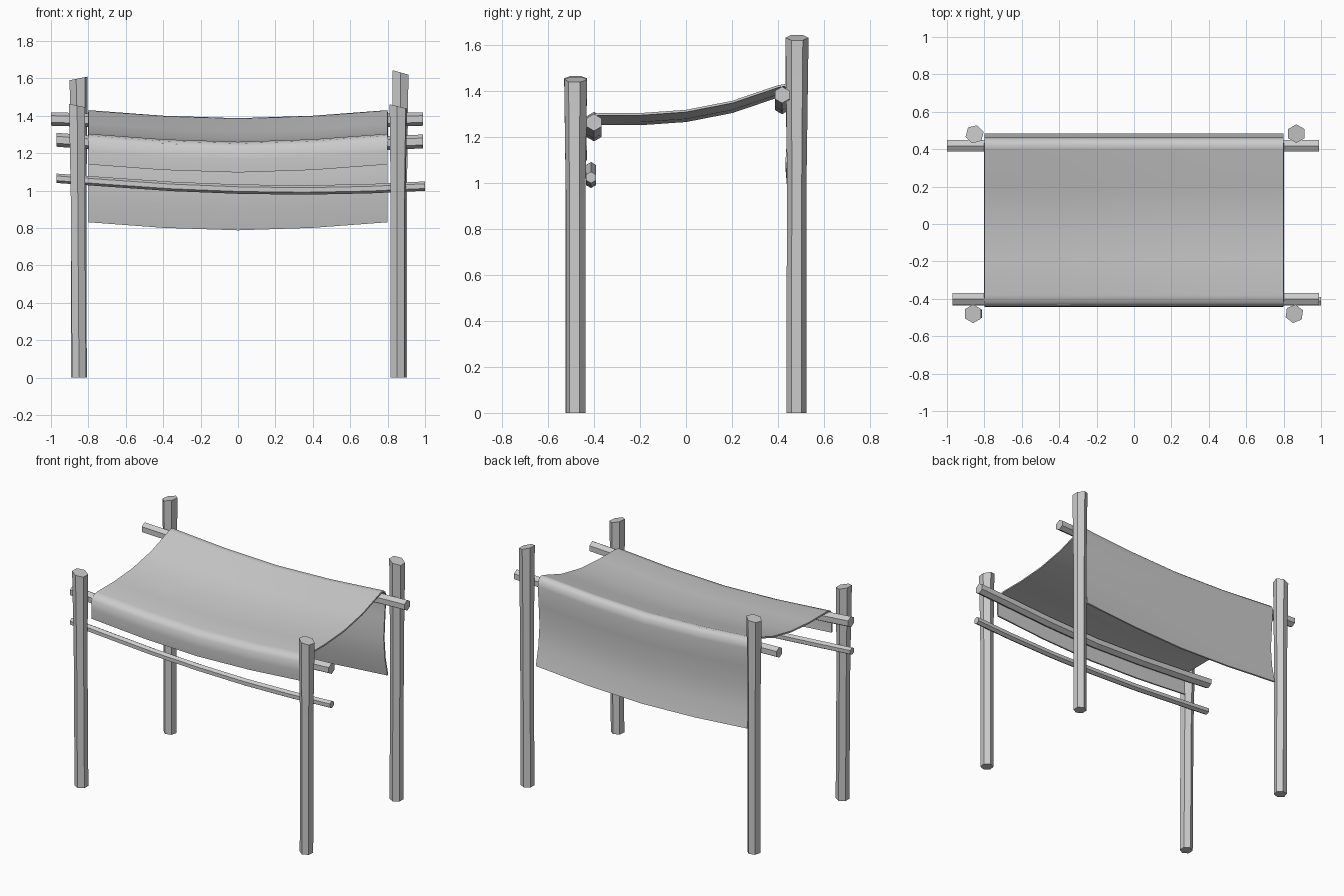
import bpy, bmesh, math
from mathutils import Vector

if "Cube" in bpy.data.objects:
    bpy.data.objects.remove(bpy.data.objects["Cube"])


def make_object(name, bm):
    bmesh.ops.recalc_face_normals(bm, faces=bm.faces)
    me = bpy.data.meshes.new(name)
    bm.to_mesh(me)
    bm.free()
    ob = bpy.data.objects.new(name, me)
    bpy.context.collection.objects.link(ob)
    return ob


def skin(name, rings):
    """Closed prism through a list of point rings."""
    bm = bmesh.new()
    vs = [[bm.verts.new(p) for p in r] for r in rings]
    n = len(vs[0])
    for a, b in zip(vs, vs[1:]):
        for i in range(n):
            j = (i + 1) % n
            bm.faces.new((a[i], a[j], b[j], b[i]))
    bm.faces.new(vs[0])
    bm.faces.new(vs[-1])
    return make_object(name, bm)


def post(name, bottom, top, base_z, height, tilt, turn):
    """Rough six-sided post with a slanted top cut."""
    rings = []
    for t, r in ((0, 0.043), (0.65, 0.043), (0.9, 0.048), (1, 0.05)):
        cx = bottom[0] + (top[0] - bottom[0]) * t
        cy = bottom[1] + (top[1] - bottom[1]) * t
        z = base_z + (height - base_z) * t
        ring = []
        for i in range(6):
            a = math.radians(turn + 60 * i)
            dx = r * math.cos(a)
            ring.append((cx + dx, cy + r * math.sin(a), z + (tilt * dx if t == 1 else 0)))
        rings.append(ring)
    skin(name, rings)


def pole(name, points, y, r, turn):
    """Six-sided sagging pole running along x."""
    rings = []
    for x, z in points:
        rings.append([(x, y + r * math.cos(math.radians(turn + 60 * i)),
                       z + r * math.sin(math.radians(turn + 60 * i))) for i in range(6)])
    skin(name, rings)


# Corner posts
post("front_left_post", (-0.85, -0.48), (-0.86, -0.48), 0.0, 1.455, -0.22, 30)
post("front_right_post", (0.855, -0.48), (0.857, -0.48), 0.0, 1.45, -0.25, 22)
post("back_left_post", (-0.85, 0.48), (-0.852, 0.48), 0.0, 1.60, 0.2, 15)
post("back_right_post", (0.865, 0.48), (0.868, 0.483), 0.0, 1.632, -0.28, 30)

# Sagging poles that carry the cloth, and the lower front rail
pole("front_pole", [(-0.97, 1.272), (-0.8, 1.258), (-0.4, 1.232), (0, 1.218),
                    (0.4, 1.23), (0.8, 1.254), (0.99, 1.263)], -0.40, 0.037, 30)
pole("back_pole", [(-1.0, 1.383), (-0.8, 1.377), (-0.4, 1.35), (0, 1.335),
                   (0.4, 1.35), (0.8, 1.377), (0.99, 1.383)], 0.418, 0.036, 30)
pole("lower_rail", [(-0.97, 1.066), (-0.7, 1.046), (-0.35, 1.022), (0, 1.008),
                    (0.35, 1.003), (0.7, 1.01), (1.0, 1.024)], -0.413, 0.025, 30)

# Cloth: side profile (y, z) swept across x with a sag in the middle
profile = [(-0.44, 1.14), (-0.445, 1.21), (-0.44, 1.27), (-0.42, 1.295),
           (-0.38, 1.304), (-0.2, 1.304), (0, 1.318), (0.2, 1.357),
           (0.40, 1.425), (0.43, 1.43), (0.455, 1.41), (0.462, 1.37),
           (0.452, 1.24), (0.443, 1.10), (0.455, 0.96), (0.483, 0.833)]
bm = bmesh.new()
cols = []
for i in range(5):
    x = -0.8 + 0.4 * i
    sag = 0.043 * (1 - abs(x / 0.8) ** 1.7)
    cols.append([bm.verts.new((x, y, z - sag)) for y, z in profile])
for a, b in zip(cols, cols[1:]):
    for j in range(len(profile) - 1):
        bm.faces.new((a[j], b[j], b[j + 1], a[j + 1]))
cloth = make_object("canopy_cloth", bm)
# make the outer side face up so the thickness goes inward
if cloth.data.polygons[5].normal.z < 0:
    cloth.data.flip_normals()
solid = cloth.modifiers.new("thickness", "SOLIDIFY")
solid.thickness = 0.01
solid.offset = -1
bpy.context.view_layer.objects.active = cloth
cloth.select_set(True)
bpy.ops.object.modifier_apply(modifier="thickness")
bpy.ops.object.shade_smooth_by_angle(angle=math.radians(60))
